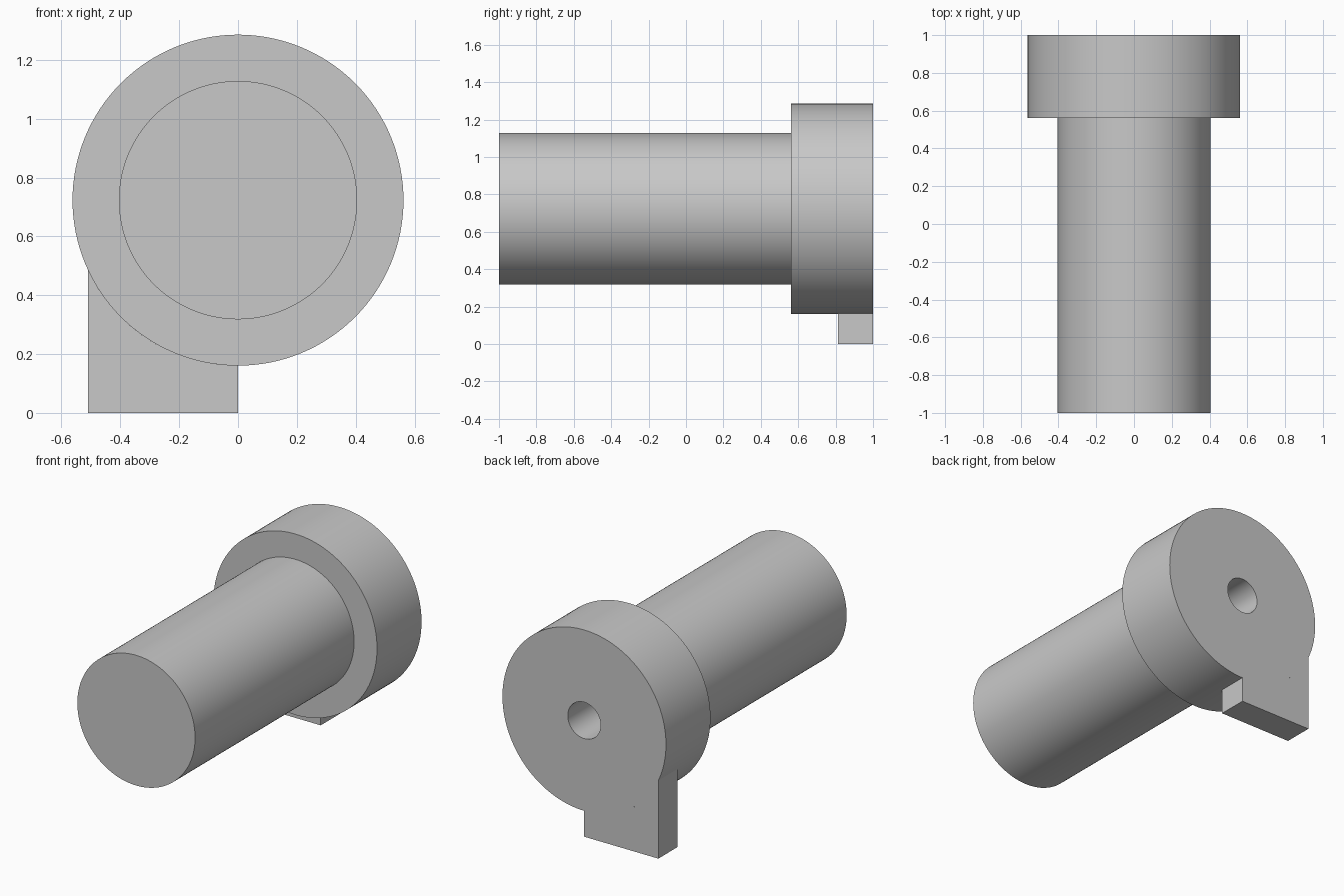
import bpy, bmesh, math
from mathutils import Vector

cube = bpy.data.objects.get("Cube")
if cube:
    bpy.data.objects.remove(cube, do_unlink=True)

AXIS_Z = 0.723
FLANGE_R = 0.5625
SEGMENTS = 128

grey = bpy.data.materials.new("plain grey")
grey.use_nodes = True
colour = (0.58, 0.58, 0.58, 1)
grey.diffuse_color = colour
grey.node_tree.nodes["Principled BSDF"].inputs["Base Color"].default_value = colour


def finish(name, bm):
    bmesh.ops.recalc_face_normals(bm, faces=bm.faces)
    mesh = bpy.data.meshes.new(name)
    bm.to_mesh(mesh)
    bm.free()
    mesh.materials.append(grey)
    obj = bpy.data.objects.new(name, mesh)
    bpy.context.collection.objects.link(obj)
    bpy.ops.object.select_all(action='DESELECT')
    obj.select_set(True)
    bpy.context.view_layer.objects.active = obj
    bpy.ops.object.shade_smooth_by_angle(angle=math.radians(30))
    return obj


# Turned body: shaft, flange and blind bore in the back (radius, y)
profile = [(0, -1), (0.405, -1), (0.405, 0.5625), (FLANGE_R, 0.5625),
           (FLANGE_R, 1), (0.113, 1), (0.113, 0.1), (0, 0.1)]
bm = bmesh.new()
verts = [bm.verts.new((r, y, AXIS_Z)) for r, y in profile]
edges = [bm.edges.new(pair) for pair in zip(verts, verts[1:])]
bmesh.ops.spin(bm, geom=verts + edges, cent=(0, 0, AXIS_Z), axis=(0, 1, 0),
               angle=math.tau, steps=SEGMENTS)
bmesh.ops.remove_doubles(bm, verts=bm.verts, dist=0.0001)
finish("shaft_and_flange", bm)

# Thin tab hanging off the flange, its top fitted to the rim
TAB_X, TAB_FRONT, TAB_BACK = -0.51, 0.8125, 1.0
start = math.asin(TAB_X / FLANGE_R)
steps = 24
outline = [(0, 0), (TAB_X, 0)]
for i in range(steps + 1):
    a = start * (1 - i / steps)
    outline.append((FLANGE_R * math.sin(a), AXIS_Z - FLANGE_R * math.cos(a)))
bm = bmesh.new()
face = bm.faces.new([bm.verts.new((x, TAB_FRONT, z)) for x, z in outline])
out = bmesh.ops.extrude_face_region(bm, geom=[face], use_keep_orig=True)
moved = [v for v in out["geom"] if isinstance(v, bmesh.types.BMVert)]
bmesh.ops.translate(bm, verts=moved, vec=Vector((0, TAB_BACK - TAB_FRONT, 0)))
# The rim-side faces sit inside the joint, so they are left open
inner = [f for f in bm.faces if len(f.verts) == 4
         and all((v.co.x ** 2 + (v.co.z - AXIS_Z) ** 2) < (FLANGE_R + 0.001) ** 2
                 for v in f.verts)]
bmesh.ops.delete(bm, geom=inner, context='FACES')
finish("mounting_tab", bm)
